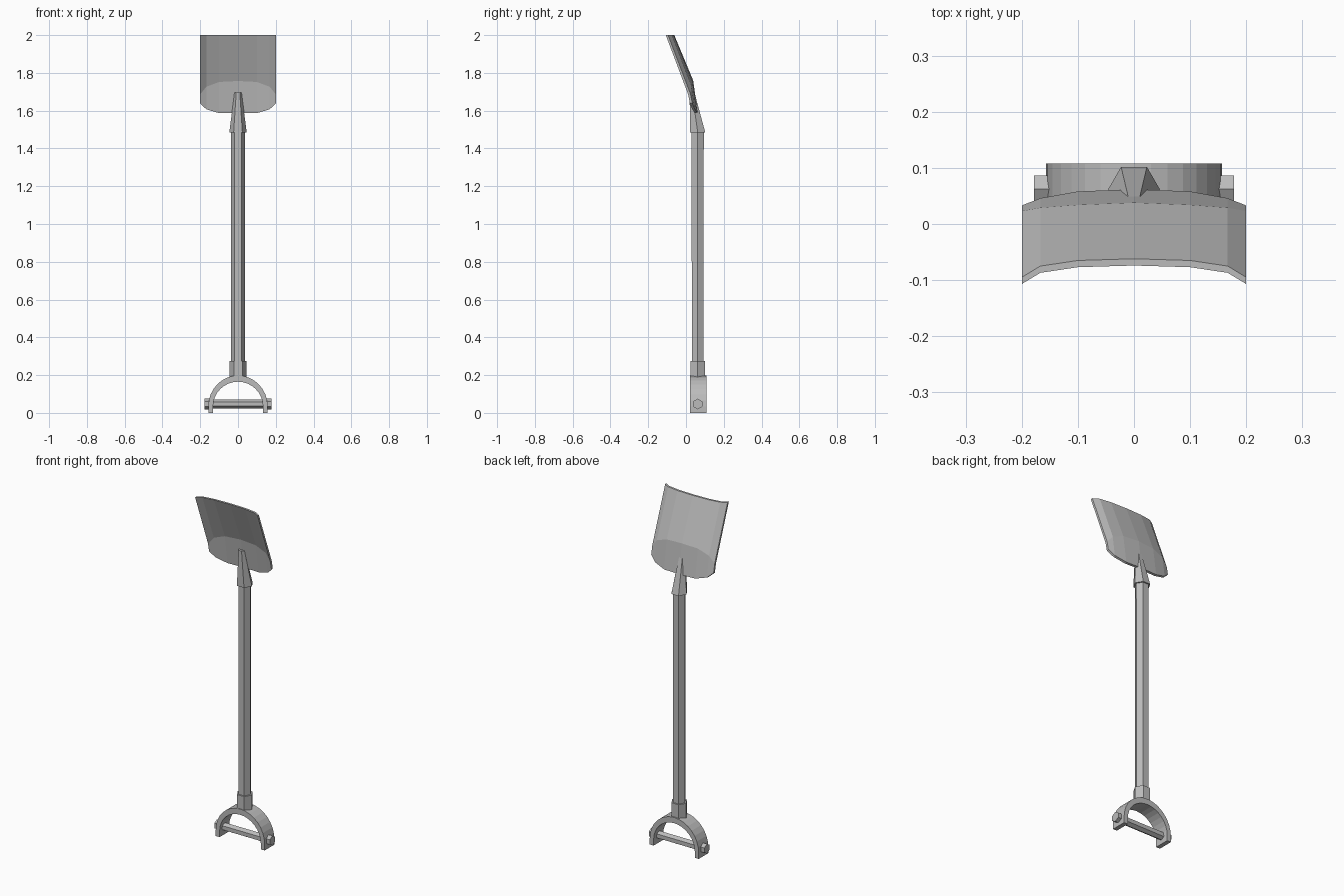
import bpy, bmesh, math
from mathutils import Vector

cube = bpy.data.objects.get("Cube")
if cube:
    bpy.data.objects.remove(cube, do_unlink=True)

grey = bpy.data.materials.new("plain_grey")
grey.use_nodes = True
GREY = (0.5, 0.5, 0.5, 1)
grey.diffuse_color = GREY
grey.node_tree.nodes["Principled BSDF"].inputs["Base Color"].default_value = GREY

AXIS_Y = 0.062   # depth of the shaft's centre line


def finish(name, bm):
    bmesh.ops.recalc_face_normals(bm, faces=bm.faces)
    mesh = bpy.data.meshes.new(name)
    bm.to_mesh(mesh)
    bm.free()
    mesh.materials.append(grey)
    obj = bpy.data.objects.new(name, mesh)
    bpy.context.collection.objects.link(obj)
    return obj


def loft(name, rings):
    """Closed solid through rings of equal point count, capped at both ends."""
    bm = bmesh.new()
    loops = [[bm.verts.new(p) for p in ring] for ring in rings]
    n = len(loops[0])
    for a, b in zip(loops, loops[1:]):
        for i in range(n):
            j = (i + 1) % n
            bm.faces.new((a[i], a[j], b[j], b[i]))
    bm.faces.new(loops[0])
    bm.faces.new(loops[-1])
    return finish(name, bm)


def hex_ring(z, r, y=AXIS_Y, squash=1.0):
    angles = [i * math.pi / 3 for i in range(6)]
    return [(r * math.cos(a), y + squash * r * math.sin(a), z) for a in angles]


def hex_bar(name, x0, x1, r, z=0.047):
    angles = [i * math.pi / 3 for i in range(6)]
    return loft(name, [[(x, AXIS_Y + r * math.sin(a), z + r * math.cos(a))
                        for a in angles] for x in (x0, x1)])


# Shaft, grip collar and tapered blade socket
loft("shaft", [hex_ring(0.25, 0.036), hex_ring(1.5, 0.037)])
loft("grip_collar", [hex_ring(0.19, 0.045), hex_ring(0.275, 0.045)])
loft("blade_socket", [hex_ring(1.485, 0.046),
                      hex_ring(1.695, 0.019, y=0.032, squash=0.8)])

# Arched grip: half ellipse with short straight legs
FRONT, BACK, SPRING = 0.02, 0.108, 0.035
sections = [(0.157, 0.132, 0, 0)]
rings = []
steps = 16
path = [((-0.157, 0), (-0.132, 0))]
for i in range(steps + 1):
    a = math.pi * (1 - i / steps)
    c, s = math.cos(a), math.sin(a)
    path.append(((0.157 * c, SPRING + 0.163 * s), (0.132 * c, SPRING + 0.13 * s)))
path.append(((0.157, 0), (0.132, 0)))
for (xo, zo), (xi, zi) in path:
    rings.append([(xo, FRONT, zo), (xo, BACK, zo), (xi, BACK, zi), (xi, FRONT, zi)])
loft("grip_arch", rings)

# Cross bar with a hexagonal head at each end
hex_bar("grip_bar", -0.15, 0.15, 0.023)
for side, sign in (("left", 1), ("right", -1)):
    hex_bar(side + "_bar_head", sign * 0.15, sign * 0.178, 0.028)

# Blade: half columns (x, then back-face y and z at top, bend and lower edge)
half = [
    (0.0, (-0.062, 2.0), (0.038, 1.76), (0.062, 1.59)),
    (0.1, (-0.065, 2.0), (0.034, 1.755), (0.058, 1.59)),
    (0.167, (-0.075, 2.0), (0.029, 1.73), (0.046, 1.61)),
    (0.2, (-0.095, 2.0), (0.023, 1.69), (0.033, 1.64)),
]
columns = [(-c[0], *c[1:]) for c in half[:0:-1]] + half
THICK = Vector((0, -0.012, -0.003))
rings = []
for x, *profile in columns:
    back = [Vector((x, y, z)) for y, z in profile]
    front = [p + THICK for p in reversed(back)]
    front[-1].z = back[0].z
    rings.append(back + front)
loft("blade", rings)
